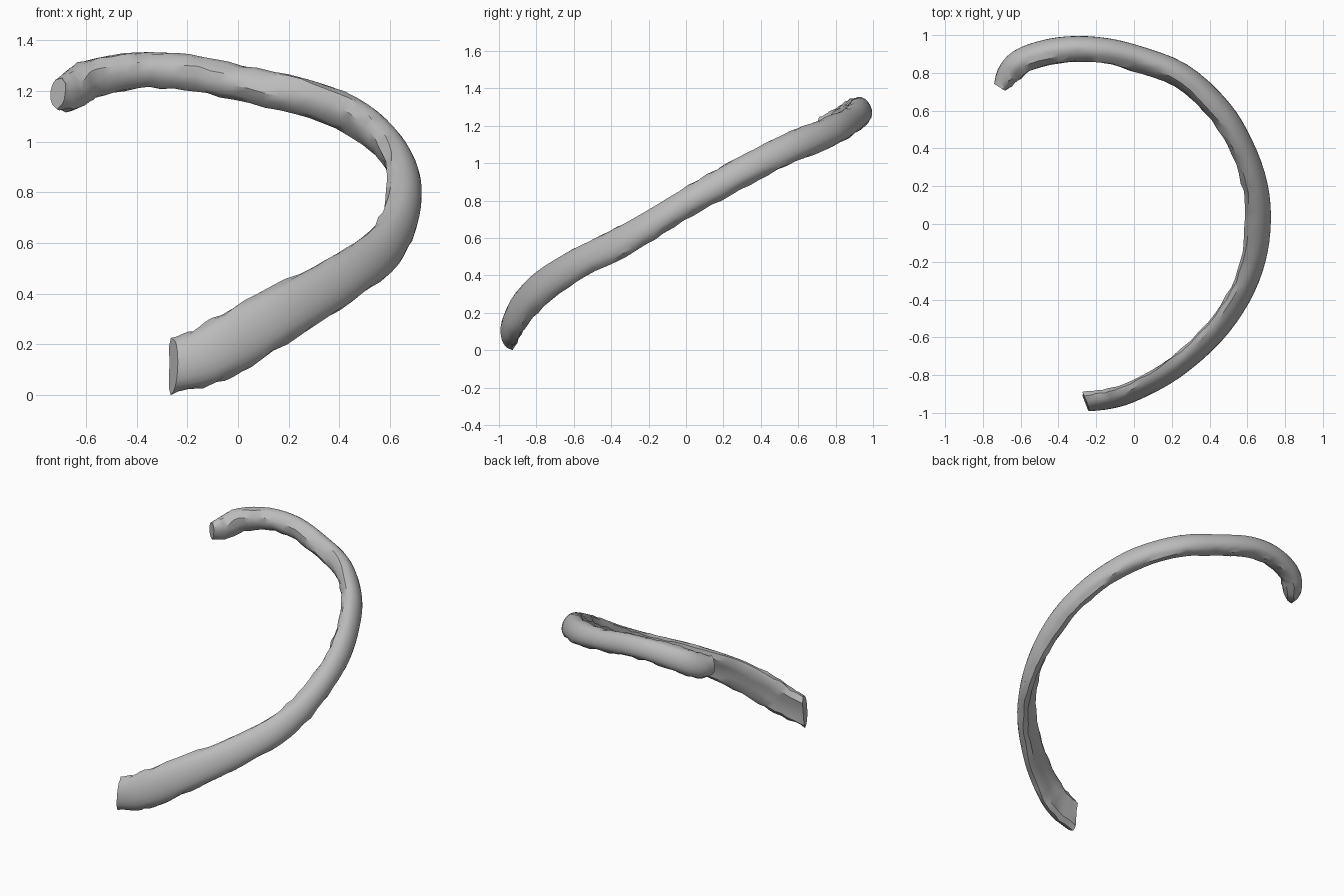
import bpy, bmesh, math, random
from mathutils import Vector

random.seed(4)
cube = bpy.data.objects.get("Cube")
if cube:
    bpy.data.objects.remove(cube)

bone = bpy.data.materials.new("bone grey")
bone.use_nodes = True
GREY = (0.5, 0.5, 0.5, 1)
bone.diffuse_color = GREY
bone.node_tree.nodes["Principled BSDF"].inputs["Base Color"].default_value = GREY

# Stations along the rib: centre x, y, z, thickness, height, roundness of inner face, roll
STATIONS = [
    (-.255, -.945, .11, .095, .21, 0, 6), (-.13, -.93, .147, .095, .225, 0, 8),
    (0, -.89, .215, .09, .235, 0, 11), (.2, -.782, .33, .088, .22, 0, 16),
    (.41, -.6, .452, .09, .195, 0, 22), (.555, -.4, .552, .095, .18, .1, 25),
    (.635, -.2, .662, .11, .165, .2, 25), (.66, 0, .782, .125, .155, .4, 25),
    (.645, .2, .895, .12, .16, .5, 25), (.575, .4, 1, .12, .16, .7, 25),
    (.455, .6, 1.093, .12, .16, .8, 25), (.25, .785, 1.17, .125, .15, 1, 25),
    (0, .88, 1.223, .135, .14, 1, 25), (-.2, .923, 1.265, .13, .145, 1, 25),
    (-.4, .92, 1.272, .13, .15, 1, 25), (-.58, .87, 1.238, .13, .16, 1, 20),
    (-.66, .8, 1.193, .125, .16, .8, 15), (-.71, .725, 1.185, .07, .12, .6, 10),
]
STEPS = 4


def spline(p0, p1, p2, p3, t):
    """Catmull-Rom blend of four stations."""
    return [b + .5 * t * (c - a + t * (2 * a - 5 * b + 4 * c - d + t * (3 * (b - c) + d - a)))
            for a, b, c, d in zip(p0, p1, p2, p3)]


def section(roundness):
    """Rounded outer face; inner face runs from flat with crisp edges to rounded."""
    pts = []
    corner = -.28 + .28 * roundness
    for i in range(11):
        a = -math.pi / 2 + math.pi * i / 10
        pts.append((corner + (.5 - corner) * max(math.cos(a), 0) ** .8, .5 * math.sin(a)))
    for v in (.36, .14, -.14, -.36):
        edge = abs(v) > .2
        pts.append((-.5 + (.15 * roundness if edge else .05 * (1 - roundness)), v))
    return pts


# Sample the path
rows = []
last = len(STATIONS) - 1
for i in range(last):
    quad = [STATIONS[min(max(k, 0), last)] for k in range(i - 1, i + 3)]
    rows += [spline(*quad, s / STEPS) for s in range(STEPS)]
rows.append(STATIONS[-1])

# Sweep the section along it, rolling its top edge inwards
bm = bmesh.new()
rings = []
for i, (x, y, z, thick, height, roundness, roll) in enumerate(rows):
    ahead, behind = rows[min(i + 1, len(rows) - 1)], rows[max(i - 1, 0)]
    tangent = (Vector(ahead[:3]) - Vector(behind[:3])).normalized()
    side = tangent.cross(Vector((0, 0, 1))).normalized()
    rise = side.cross(tangent)
    c, s = math.cos(math.radians(roll)), math.sin(math.radians(roll))
    out, up = side * c + rise * s, rise * c - side * s
    ring = []
    for j, (u, v) in enumerate(section(roundness)):
        p = Vector((x, y, z)) + out * u * thick + up * v * height
        # The front end is cut upright and at a slant
        if i < STEPS:
            p += tangent * (u * .03 + v * .06) * (1 - i / STEPS)
        # Worn, uneven edges towards the inner face
        if j in (0, 1, 9, 10) or j > 10:
            p += up * random.uniform(-.006, .006) + out * random.uniform(-.004, .004)
        ring.append(bm.verts.new(p))
    rings.append(ring)

n = len(rings[0])
for a, b in zip(rings, rings[1:]):
    for j in range(n):
        k = (j + 1) % n
        bm.faces.new((a[j], a[k], b[k], b[j]))
bm.faces.new(rings[0])
bm.faces.new(rings[-1])
bmesh.ops.recalc_face_normals(bm, faces=bm.faces)

# Rest the lowest point on the ground
low = min(v.co.z for v in bm.verts)
bmesh.ops.translate(bm, verts=bm.verts, vec=(0, 0, -low))

mesh = bpy.data.meshes.new("rib_bone")
bm.to_mesh(mesh)
bm.free()
mesh.materials.append(bone)
rib = bpy.data.objects.new("rib_bone", mesh)
bpy.context.collection.objects.link(rib)
bpy.context.view_layer.objects.active = rib
rib.select_set(True)
bpy.ops.object.shade_smooth_by_angle(angle=math.radians(35))
